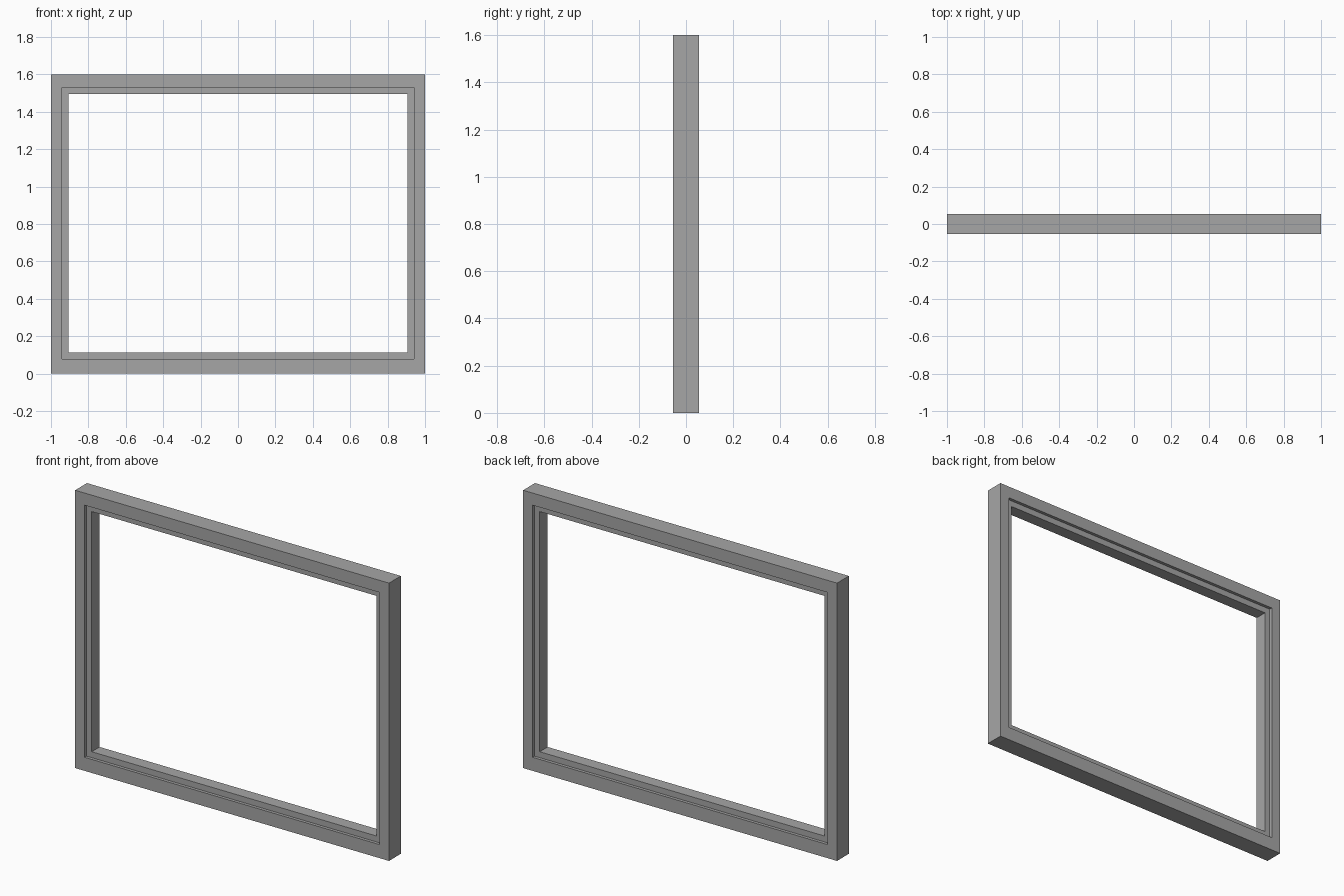
import bpy
import bmesh

# Remove the default cube
cube = bpy.data.objects.get("Cube")
if cube:
    bpy.data.objects.remove(cube, do_unlink=True)

# Rectangles in the frame plane: half width, bottom, top
OUTER = (1.0, 0.0, 1.6)
REBATE = (0.94, 0.078, 1.53)
OPENING = (0.907, 0.112, 1.495)
FACE = 0.054   # half depth of the frame
LIP = 0.036    # half depth of the inner lip

# Stepped cross-section, from front outer edge round to back outer edge
SECTION = [
    (OUTER, -FACE), (REBATE, -FACE), (REBATE, -LIP), (OPENING, -LIP),
    (OPENING, LIP), (REBATE, LIP), (REBATE, FACE), (OUTER, FACE),
]


def rectangle_loop(bm, rect, y):
    half, low, high = rect
    corners = [(-half, low), (half, low), (half, high), (-half, high)]
    return [bm.verts.new((x, y, z)) for x, z in corners]


def make_material(name, value):
    mat = bpy.data.materials.new(name)
    mat.use_nodes = True
    colour = (value, value, value, 1.0)
    mat.diffuse_color = colour
    mat.node_tree.nodes["Principled BSDF"].inputs["Base Color"].default_value = colour
    return mat


# Window frame: join each rectangle loop to the next, closing the section
bm = bmesh.new()
loops = [rectangle_loop(bm, rect, y) for rect, y in SECTION]
for a, b in zip(loops, loops[1:] + loops[:1]):
    for i in range(4):
        j = (i + 1) % 4
        bm.faces.new((a[i], a[j], b[j], b[i]))
bmesh.ops.recalc_face_normals(bm, faces=bm.faces)

mesh = bpy.data.meshes.new("window_frame")
bm.to_mesh(mesh)
bm.free()
mesh.materials.append(make_material("frame grey", 0.38))
frame = bpy.data.objects.new("window_frame", mesh)
bpy.context.collection.objects.link(frame)
